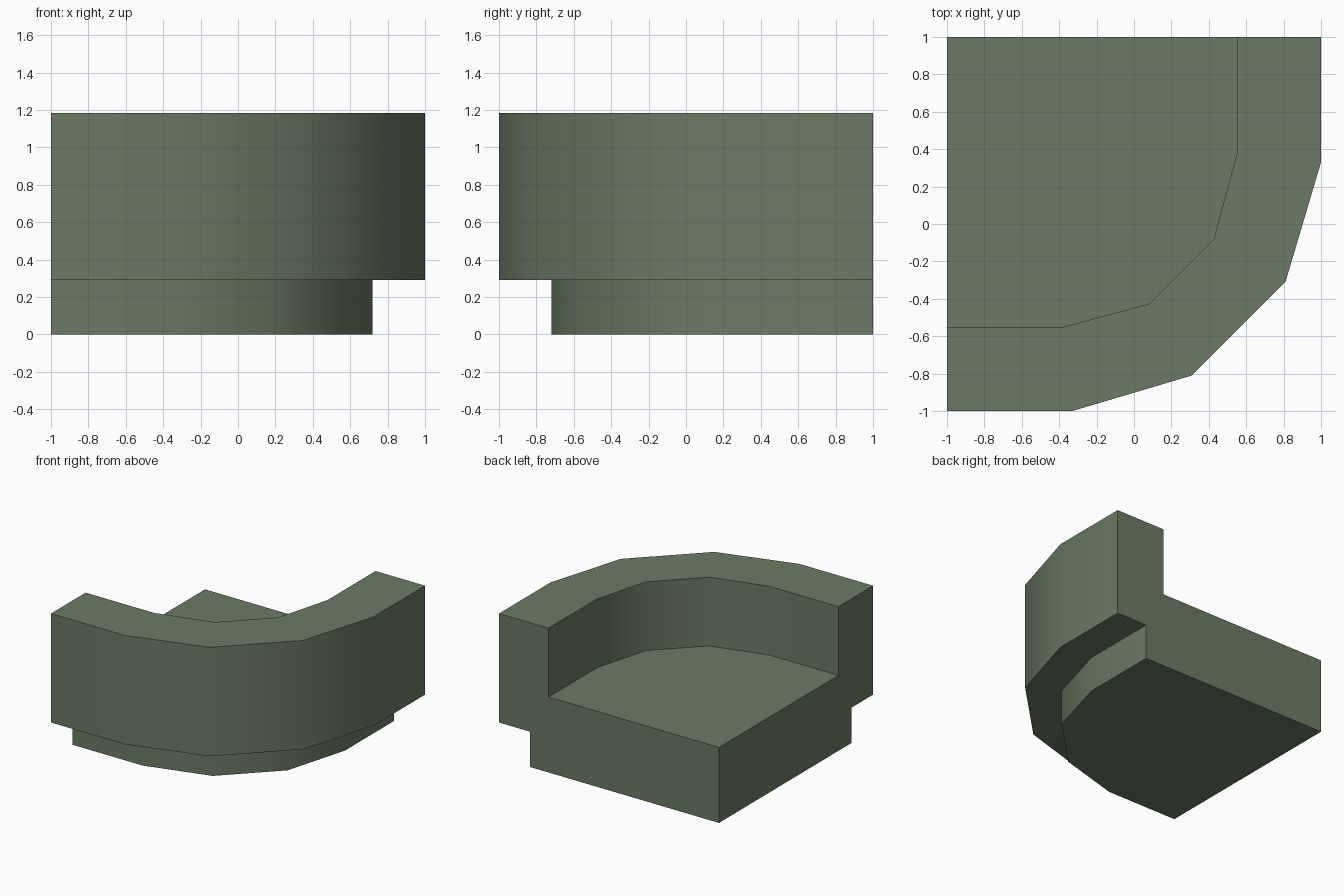
import bpy
import bmesh
from math import radians

cube = bpy.data.objects.get("Cube")
if cube:
    bpy.data.objects.remove(cube, do_unlink=True)

# Material
green = bpy.data.materials.new("sage_green")
green.use_nodes = True
colour = (0.147, 0.198, 0.125, 1)
green.diffuse_color = colour
green.node_tree.nodes["Principled BSDF"].inputs["Base Color"].default_value = colour


def corner_path(reach, bend, mid, near):
    """Faceted quarter bend, mirrored about the diagonal."""
    half = [(-1, -reach), (bend, -reach), (mid, -near)]
    return half + [(-y, -x) for x, y in reversed(half)]


outer = corner_path(1, -0.33, 0.31, 0.81)
inner = corner_path(0.55, -0.375, 0.085, 0.425)
plinth = corner_path(0.72, -0.36, 0.17, 0.57)
LIP, FLOOR, TOP = 0.29, 0.62, 1.185

# Outline from plinth foot, over the parapet, down to the floor
rings = [(plinth, 0), (plinth, LIP), (outer, LIP),
         (outer, TOP), (inner, TOP), (inner, FLOOR)]

bm = bmesh.new()
rows = [[bm.verts.new((x, y, z)) for x, y in path] for path, z in rings]
for low, high in zip(rows, rows[1:]):
    for i in range(len(low) - 1):
        bm.faces.new((low[i], low[i + 1], high[i + 1], high[i]))

# Underside, floor and the two cut ends share the square back corner
foot = bm.verts.new((-1, 1, 0))
deck = bm.verts.new((-1, 1, FLOOR))
bm.faces.new(rows[0] + [foot])
bm.faces.new(rows[-1] + [deck])
for end in (0, -1):
    bm.faces.new([foot] + [row[end] for row in rows] + [deck])
bmesh.ops.recalc_face_normals(bm, faces=bm.faces)

mesh = bpy.data.meshes.new("corner_parapet")
bm.to_mesh(mesh)
bm.free()
mesh.materials.append(green)
corner = bpy.data.objects.new("corner_parapet", mesh)
bpy.context.collection.objects.link(corner)

# Smooth bend, crisp rims
bpy.ops.object.select_all(action="DESELECT")
corner.select_set(True)
bpy.context.view_layer.objects.active = corner
bpy.ops.object.shade_smooth_by_angle(angle=radians(35))
